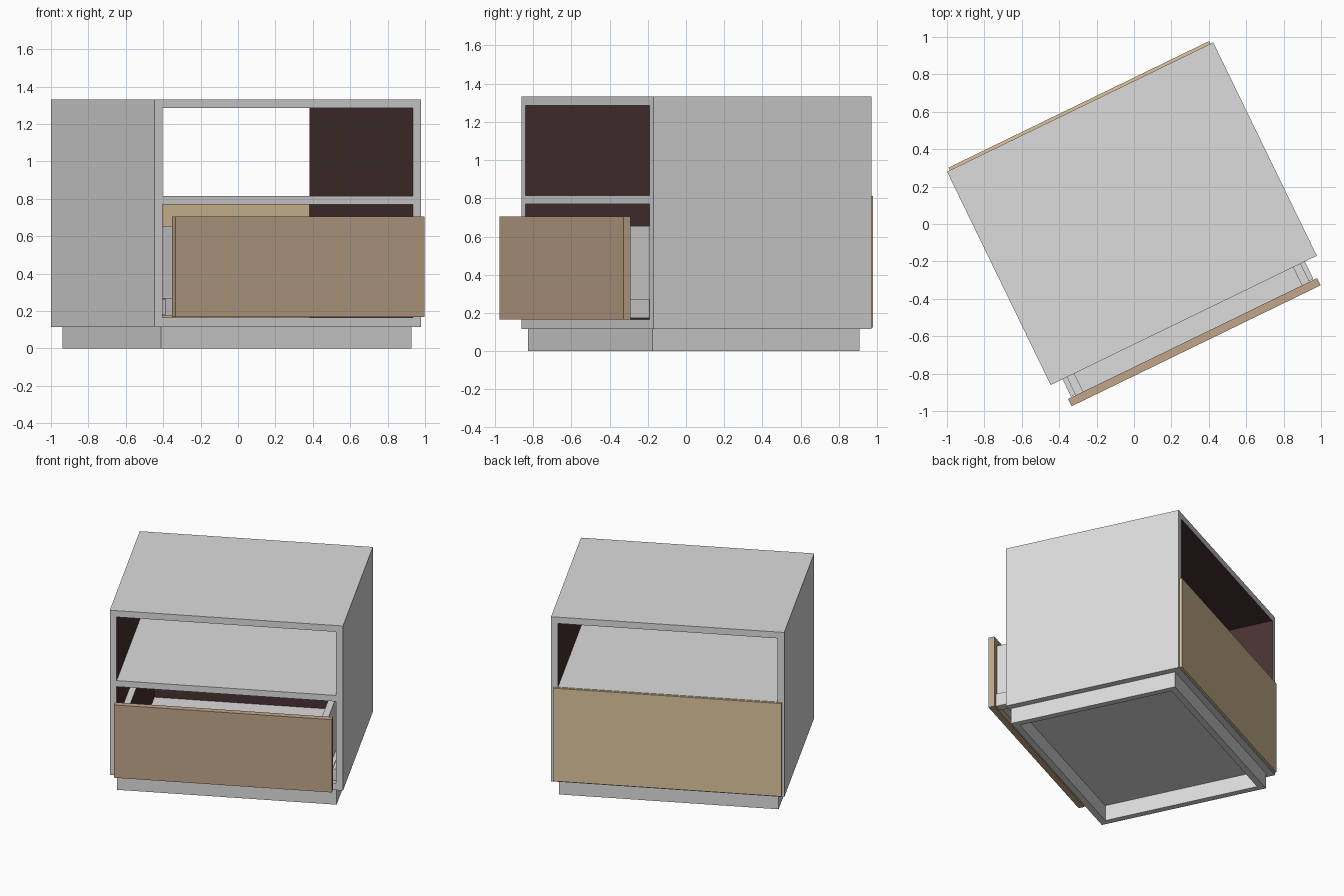
import bpy, bmesh, math
from mathutils import Matrix, Vector

if "Cube" in bpy.data.objects:
    bpy.data.objects.remove(bpy.data.objects["Cube"])

# whole cabinet is turned about z
TURN = Matrix.Translation((-0.011, 0.055, 0)) @ Matrix.Rotation(math.radians(25.9), 4, 'Z')


def mat(name, r, g, b):
    m = bpy.data.materials.new(name)
    m.diffuse_color = (r, g, b, 1)
    m.use_nodes = True
    m.node_tree.nodes["Principled BSDF"].inputs["Base Color"].default_value = m.diffuse_color
    return m


GREY = mat("light grey", 0.716, 0.716, 0.716)
DARK = mat("dark brown", 0.065, 0.032, 0.032)
BROWN = mat("brown wood", 0.533, 0.381, 0.255)
TAN = mat("tan board", 0.737, 0.565, 0.337)


def box(name, x, y, z, material=GREY, dark_side=None):
    """Box from ranges; the face pointing along dark_side is dark brown."""
    bm = bmesh.new()
    bmesh.ops.create_cube(bm, size=1)
    for v in bm.verts:
        v.co = [(r[0] + r[1]) / 2 + c * (r[1] - r[0]) for r, c in zip((x, y, z), v.co)]
    bm.normal_update()
    me = bpy.data.meshes.new(name)
    me.materials.append(material)
    if dark_side:
        me.materials.append(DARK)
        for f in bm.faces:
            f.material_index = int(f.normal.dot(Vector(dark_side)) > 0.9)
    bm.to_mesh(me)
    bm.free()
    ob = bpy.data.objects.new(name, me)
    ob.matrix_world = TURN
    bpy.context.collection.objects.link(ob)
    return ob


def pair(name, x, y, z, dark_inside=False):
    """Mirrored left and right boxes, x given for the right one."""
    for side, s in (("left", -1), ("right", 1)):
        box(f"{side}_{name}", sorted((s * x[0], s * x[1])), y, z,
            dark_side=(-s, 0, 0) if dark_inside else None)


W, D, T = 0.791, 0.634, 0.047   # half width, half depth, board thickness
IN = W - T

# carcass
box("bottom_board", (-W, W), (-D, D), (0.115, 0.165))
box("top_board", (-W, W), (-D, D), (1.285, 1.332), dark_side=(0, 0, -1))
pair("side_board", (IN, W), (-D, D), (0.165, 1.285), dark_inside=True)
box("shelf", (-IN, IN), (-D, D), (0.77, 0.815), dark_side=(0, 0, -1))
box("back_panel", (-0.774, 0.774), (D, 0.65), (0.125, 0.812), TAN)

# plinth frame
pair("plinth_rail", (0.70, 0.745), (-0.617, 0.587), (0, 0.115))
box("plinth_front", (-0.70, 0.70), (-0.617, -0.572), (0, 0.115))
box("plinth_back", (-0.70, 0.70), (0.542, 0.587), (0, 0.115))

# drawer, slightly open
box("drawer_front", (-0.74, 0.74), (-0.785, -0.742), (0.167, 0.705), BROWN)
pair("drawer_side", (0.65, 0.695), (-0.742, 0.42), (0.19, 0.655), dark_inside=True)
box("drawer_back", (-0.65, 0.65), (0.375, 0.42), (0.19, 0.655), dark_side=(0, -1, 0))
box("drawer_bottom", (-0.65, 0.65), (-0.742, 0.375), (0.21, 0.235))

# slides: moving rail on the drawer, fixed rail on the cabinet
pair("drawer_slide", (0.695, 0.72), (-0.738, 0.40), (0.19, 0.27))
pair("drawer_slide_lip", (0.66, 0.72), (-0.738, 0.40), (0.175, 0.19))
pair("cabinet_slide", (0.72, IN), (-0.62, 0.55), (0.18, 0.265))
